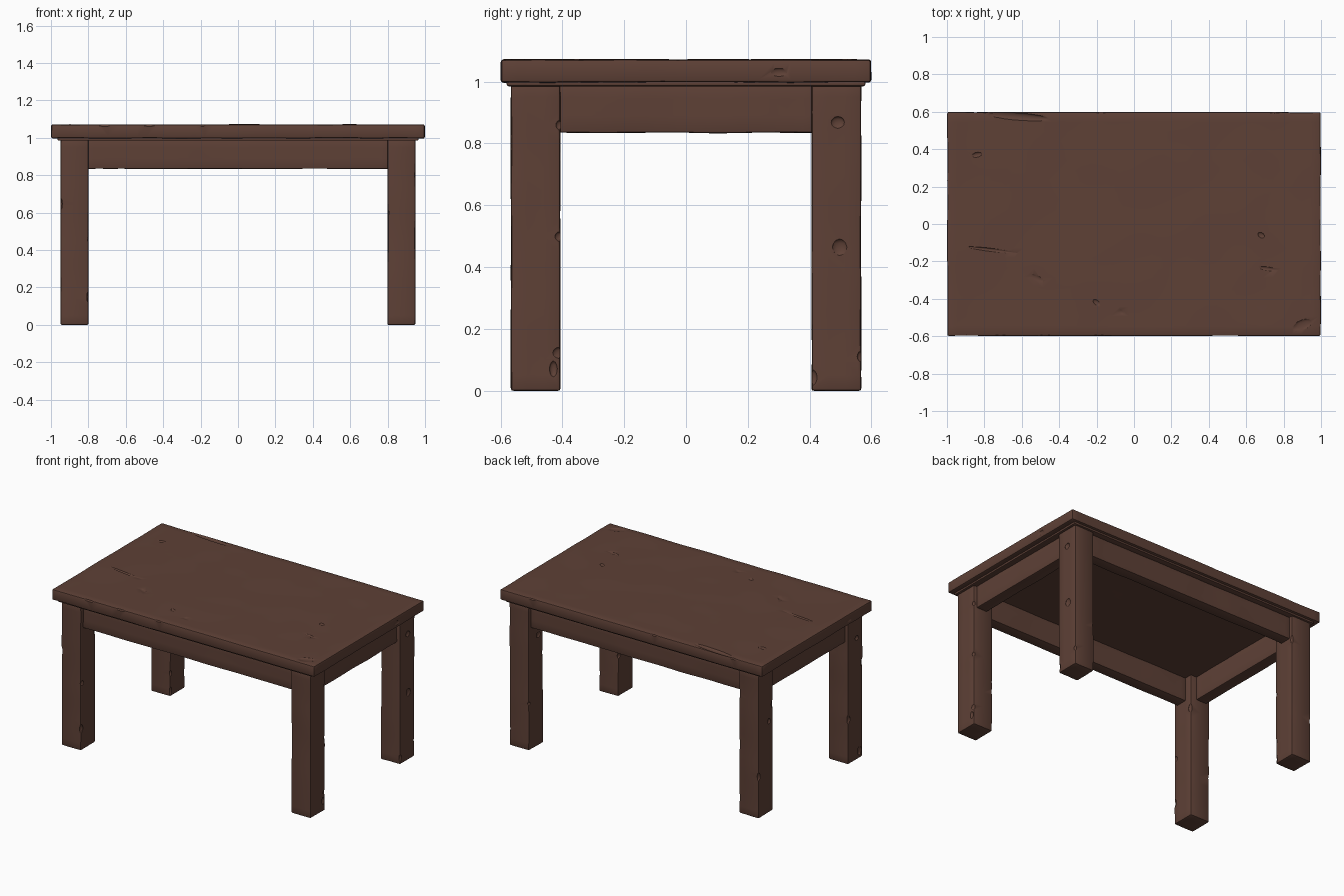
import bpy, bmesh, math, random
from mathutils import Vector, noise, Euler

if "Cube" in bpy.data.objects:
    bpy.data.objects.remove(bpy.data.objects["Cube"])

random.seed(4)
wood = bpy.data.materials.new("dark brown wood")
wood.diffuse_color = (0.112, 0.052, 0.037, 1)
wood.use_nodes = True
wood.node_tree.nodes["Principled BSDF"].inputs["Base Color"].default_value = wood.diffuse_color


def board(name, lo, hi, bevel=0.008, wear=0.003, step=0.05):
    """Bevelled plank, sliced into a grid and gently warped so it looks hand hewn."""
    lo, hi = Vector(lo), Vector(hi)
    bm = bmesh.new()
    bmesh.ops.create_cube(bm, size=1)
    for v in bm.verts:
        v.co = Vector([(lo[i] + hi[i]) / 2 + v.co[i] * (hi[i] - lo[i]) for i in range(3)])
    bmesh.ops.bevel(bm, geom=bm.edges[:], offset=bevel, segments=2, profile=0.5, affect='EDGES')
    for axis in range(3):
        n = int((hi[axis] - lo[axis]) / step)
        normal = Vector([float(i == axis) for i in range(3)])
        for k in range(1, n):
            p = lo + (hi - lo) * (k / n)
            bmesh.ops.bisect_plane(bm, geom=bm.verts[:] + bm.edges[:] + bm.faces[:],
                                   plane_co=p, plane_no=normal)
    bm.normal_update()
    for v, n in [(v, v.normal.copy()) for v in bm.verts]:
        v.co += n * wear * noise.noise(v.co * 5 + lo * 7)
        v.co.z = max(v.co.z, 0)
    mesh = bpy.data.meshes.new(name)
    bm.to_mesh(mesh)
    bm.free()
    mesh.materials.append(wood)
    obj = bpy.data.objects.new(name, mesh)
    bpy.context.collection.objects.link(obj)
    return obj


def chip(obj, spots):
    """Cut nicks and gouges; each spot is (centre, radii, turn about z)."""
    for i, (centre, size, turn) in enumerate(spots):
        bpy.ops.mesh.primitive_ico_sphere_add(subdivisions=2, radius=1, location=centre,
                                              rotation=(0, 0, turn))
        cutter = bpy.context.object
        cutter.name = "chip_cutter"
        cutter.scale = size
        cutter.data.materials.append(wood)
        mod = obj.modifiers.new("chip", 'BOOLEAN')
        mod.operation, mod.object, mod.solver = 'DIFFERENCE', cutter, 'EXACT'
        bpy.context.view_layer.objects.active = obj
        bpy.ops.object.modifier_apply(modifier=mod.name)
        bpy.data.objects.remove(cutter, do_unlink=True)


parts = []

# Table top with scratches, dents and worn rim
top = board("table_top", (-0.998, -0.598, 0.998), (0.998, 0.598, 1.071), 0.008)
scars = [((-0.62, 0.575, 1.075), (0.18, 0.022, 0.012), -0.08),
         ((-0.75, -0.14, 1.075), (0.15, 0.01, 0.01), -0.12),
         ((-0.52, -0.29, 1.075), (0.045, 0.018, 0.009), -0.5),
         ((-0.84, 0.37, 1.075), (0.03, 0.015, 0.009), 0.2),
         ((-0.20, -0.42, 1.075), (0.025, 0.015, 0.009), -0.7),
         ((-0.07, -0.47, 1.075), (0.025, 0.018, 0.009), -0.4),
         ((0.72, -0.24, 1.075), (0.06, 0.012, 0.009), -0.15),
         ((0.68, -0.06, 1.075), (0.022, 0.015, 0.009), -0.6),
         ((0.90, -0.54, 1.075), (0.06, 0.03, 0.009), 0.4)]
for s in (-1, 1):
    for k in range(3):
        scars.append(((random.uniform(-0.9, 0.9), s * 0.602, 1.07), (0.04, 0.01, 0.01), 0))
    scars.append(((s * 1.002, random.uniform(-0.5, 0.5), 1.03), (0.008, 0.03, 0.015), 0))
chip(top, scars)
parts.append(top)

# Narrow moulding under the top, around the frame
for s in (-1, 1):
    side = "front" if s < 0 else "back"
    ys = sorted((s * 0.58, s * 0.51))
    parts.append(board(side + "_moulding", (-0.965, ys[0], 0.985), (0.965, ys[1], 1.003), 0.006, 0))
    side = "left" if s < 0 else "right"
    xs = sorted((s * 0.965, s * 0.89))
    parts.append(board(side + "_moulding", (xs[0], -0.58, 0.985), (xs[1], 0.58, 1.003), 0.006, 0))

# Four square legs with nicked corners
for sx in (-1, 1):
    for sy in (-1, 1):
        xs, ys = sorted((sx * 0.80, sx * 0.948)), sorted((sy * 0.407, sy * 0.566))
        name = ("front" if sy < 0 else "back") + ("_left" if sx < 0 else "_right") + "_leg"
        leg = board(name, (xs[0], ys[0], 0), (xs[1], ys[1], 1.0), 0.008)
        nicks = []
        for z in (0.06, 0.13, 0.3, 0.47, 0.62, 0.76, 0.85):
            x = random.choice(xs)
            y = random.choice((ys[0], ys[1], random.uniform(*ys)))
            nicks.append(((x, y, z + random.uniform(-0.03, 0.03)),
                          (0.009, random.uniform(0.012, 0.025), random.uniform(0.012, 0.035)), 0))
        chip(leg, nicks)
        parts.append(leg)

# Apron rails between the legs, set slightly back
for s in (-1, 1):
    ys = sorted((s * 0.54, s * 0.46))
    parts.append(board(("front" if s < 0 else "back") + "_apron",
                       (-0.82, ys[0], 0.835), (0.82, ys[1], 1.0), 0.006))
    xs = sorted((s * 0.925, s * 0.845))
    parts.append(board(("left" if s < 0 else "right") + "_apron",
                       (xs[0], -0.43, 0.835), (xs[1], 0.43, 1.0), 0.006))

# Smooth shading with crisp edges
bpy.ops.object.select_all(action='DESELECT')
for obj in parts:
    obj.select_set(True)
bpy.context.view_layer.objects.active = parts[0]
bpy.ops.object.shade_smooth_by_angle(angle=math.radians(35))
